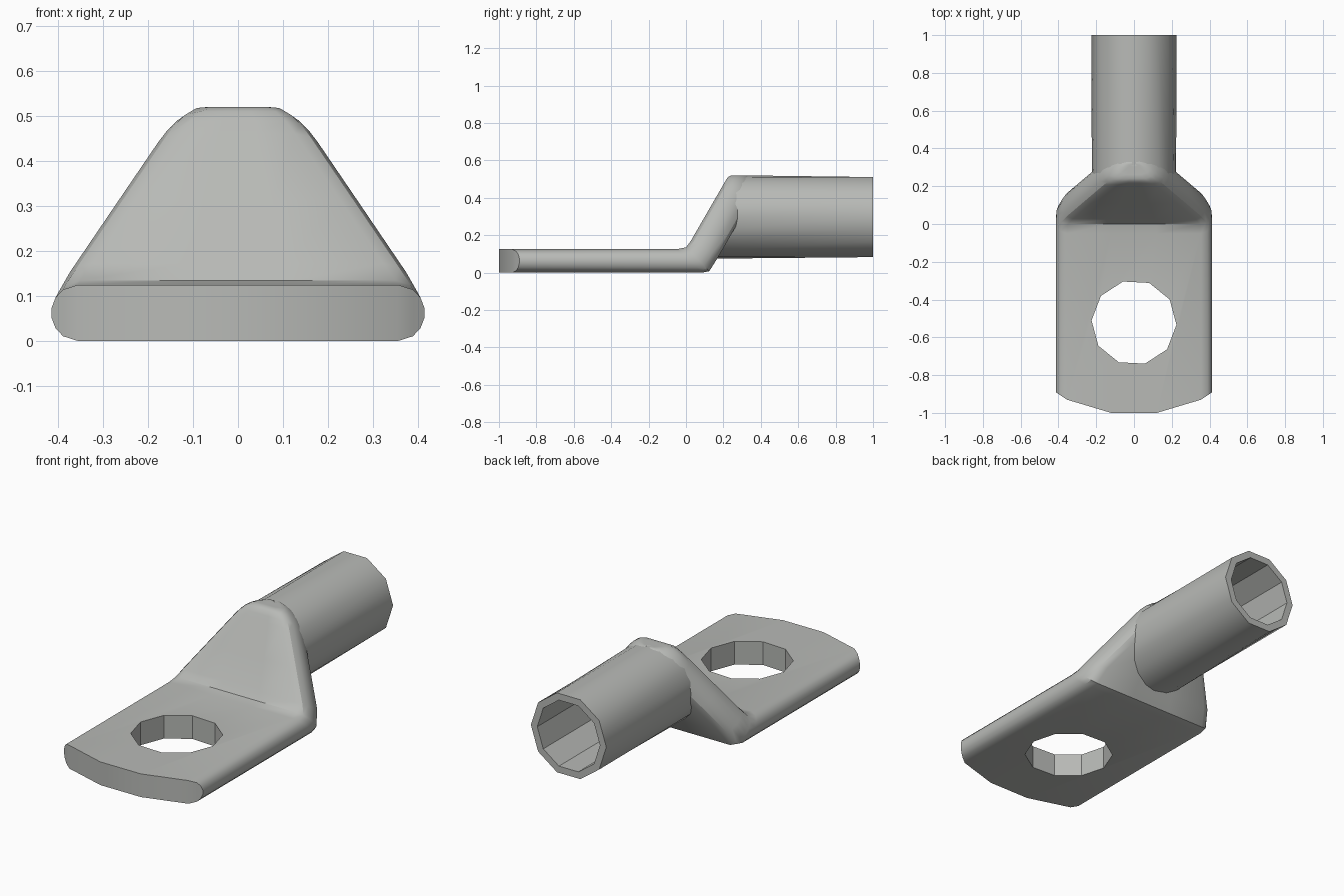
import bpy, bmesh, math
from mathutils import Vector

if "Cube" in bpy.data.objects:
    bpy.data.objects.remove(bpy.data.objects["Cube"])

metal = bpy.data.materials.new("grey metal")
metal.use_nodes = True
colour = (0.48, 0.49, 0.47, 1)
metal.diffuse_color = colour
metal.node_tree.nodes["Principled BSDF"].inputs["Base Color"].default_value = colour


def make_object(name, bm):
    bmesh.ops.recalc_face_normals(bm, faces=bm.faces)
    mesh = bpy.data.meshes.new(name)
    bm.to_mesh(mesh)
    bm.free()
    mesh.materials.append(metal)
    obj = bpy.data.objects.new(name, mesh)
    bpy.context.collection.objects.link(obj)
    return obj


def activate(obj):
    bpy.ops.object.select_all(action='DESELECT')
    obj.select_set(True)
    bpy.context.view_layer.objects.active = obj


def bridge(bm, a, b):
    n = len(a)
    for i in range(n):
        bm.faces.new((a[i], a[(i + 1) % n], b[(i + 1) % n], b[i]))


def cap(bm, ring):
    # Strips between matching upper and lower points
    n = len(ring)
    half = n // 2
    for i in range(half - 1):
        bm.faces.new((ring[i], ring[i + 1], ring[n - 2 - i], ring[n - 1 - i]))


def section(top, bottom, w):
    """Flat bar section with round edges: upper half left to right, then lower half back."""
    mid = [(top[k] + bottom[k]) / 2 for k in (0, 1)]
    h = [(top[k] - bottom[k]) / 2 for k in (0, 1)]
    r = min(0.06, w * 0.6)
    flat = (w - r) * 0.34
    angles = [math.radians(a) for a in (11, 33, 56, 90)]
    side = [(w - r + r * math.cos(a), math.sin(a)) for a in angles]
    upper = [(-x, s) for x, s in side] + [(-flat, 1), (flat, 1)] + side[::-1]
    pts = upper + [(x, -s) for x, s in upper[::-1]]
    return [Vector((x, mid[0] + h[0] * s, min(0.52, mid[1] + h[1] * s))) for x, s in pts]


# Neck centre line, rising at 60 degrees
SLOPE = math.tan(math.radians(60))
AXIS_Z, RADIUS = 0.297, 0.223


def neck_y(z):
    return 0.0735 + (z - 0.0825) / SLOPE


def neck_section(z, w):
    d = max(0.002, (0.52 - z) / math.sin(math.radians(60)))
    f = math.sqrt(1 - (1 - min(1, d / 0.07)) ** 2)      # rounded top rim
    y = neck_y(z)
    return section((y - 0.0735 * f, z + 0.0425 * f), (y + 0.0735 * f, z - 0.0425 * f), w)


# Tongue plate and bent neck as one loft
rings = [section((-1, 0.125), (-1, 0), 0.415)]
for p in rings[0]:                                       # bowed front edge
    x = abs(p.x)
    if x > 0.355:
        p.y = -0.93 + (x - 0.355) / 0.06 * 0.04
    elif x > 0.121:
        p.y = -1 + (x - 0.121) / 0.234 * 0.07
rings.append(section((-0.05, 0.125), (0.085, 0), 0.415))
rings.append(section((0.0, 0.135), (0.125, 0.008), 0.41))
rings.append(neck_section(0.13, 0.383))
rings.append(neck_section(0.27, 0.288))
for a in (33, 42, 50, 58, 66, 74, 82, 87):
    a = math.radians(a)
    rings.append(neck_section(AXIS_Z + RADIUS * math.sin(a), RADIUS * math.cos(a)))

bm = bmesh.new()
loops = [[bm.verts.new(p) for p in ring] for ring in rings]
for a, b in zip(loops, loops[1:]):
    bridge(bm, a, b)
cap(bm, loops[0])
cap(bm, loops[-1])
plate = make_object("tongue_and_neck", bm)

# Ten-sided bolt hole
bm = bmesh.new()
rim = [[bm.verts.new((0.225 * math.cos(math.radians(36 * k - 3)),
                      -0.522 + 0.225 * math.sin(math.radians(36 * k - 3)), z))
        for k in range(10)] for z in (-0.2, 0.3)]
bridge(bm, *rim)
bm.faces.new(rim[0])
bm.faces.new(rim[1])
cutter = make_object("bolt_hole_cutter", bm)
cutter.hide_render = True
mod = plate.modifiers.new("bolt hole", 'BOOLEAN')
mod.operation = 'DIFFERENCE'
mod.solver = 'EXACT'
mod.object = cutter
activate(plate)
bpy.ops.object.modifier_apply(modifier=mod.name)
bpy.data.objects.remove(cutter)


# Barrel: round at the neck, ten-sided at the open end, with a blind bore
def barrel_ring(bm, radius, y=None, decagon=True):
    ring = []
    for k in range(20):
        a = math.radians(18 * k)
        r = radius * (math.cos(math.radians(18)) if decagon and k % 2 else 1)
        z = AXIS_Z + r * math.sin(a)
        ring.append(bm.verts.new((r * math.cos(a), neck_y(z) - 0.015 if y is None else y, z)))
    return ring


bm = bmesh.new()
loops = [barrel_ring(bm, RADIUS, decagon=False), barrel_ring(bm, 0.225, 1.0),
         barrel_ring(bm, 0.187, 1.0), barrel_ring(bm, 0.187, 0.4)]
for a, b in zip(loops, loops[1:]):
    bridge(bm, a, b)
bm.faces.new(loops[0])
bm.faces.new(loops[-1])
barrel = make_object("barrel", bm)

for obj in (plate, barrel):
    activate(obj)
    bpy.ops.object.shade_smooth_by_angle(angle=math.radians(32))
